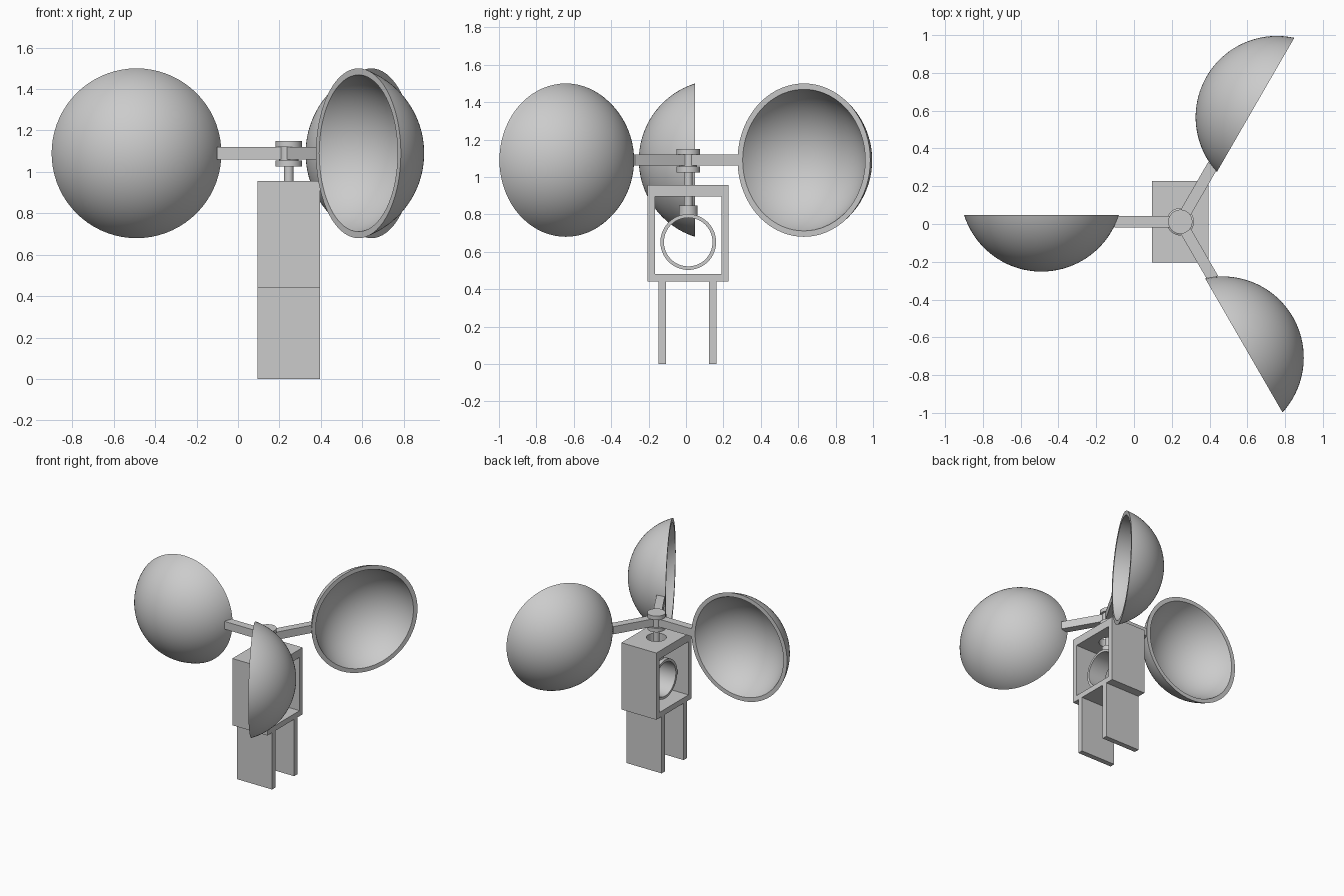
import bpy
import bmesh
from math import asin, cos, pi, radians, sin
from mathutils import Matrix, Vector

if "Cube" in bpy.data.objects:
    bpy.data.objects.remove(bpy.data.objects["Cube"])

grey = bpy.data.materials.new("plain grey")
grey.use_nodes = True
colour = (0.6, 0.6, 0.6, 1)
grey.diffuse_color = colour
grey.node_tree.nodes["Principled BSDF"].inputs["Base Color"].default_value = colour

AXIS = Vector((0.245, 0.012, 0))   # vertical spinning axis
ARM_Z = 1.09


def finish(bm, name, matrix, smooth):
    bmesh.ops.recalc_face_normals(bm, faces=bm.faces)
    mesh = bpy.data.meshes.new(name)
    bm.to_mesh(mesh)
    bm.free()
    mesh.materials.append(grey)
    if smooth:
        mesh.shade_smooth()
        mesh.set_sharp_from_angle(angle=radians(35))
    obj = bpy.data.objects.new(name, mesh)
    obj.matrix_world = matrix
    bpy.context.scene.collection.objects.link(obj)
    return obj


def box(name, low, high, matrix=Matrix()):
    low, high = Vector(low), Vector(high)
    bm = bmesh.new()
    bmesh.ops.create_cube(bm, size=1)
    bmesh.ops.scale(bm, vec=high - low, verts=bm.verts)
    bmesh.ops.translate(bm, vec=(low + high) / 2, verts=bm.verts)
    return finish(bm, name, matrix, False)


def lathe(name, profile, matrix=Matrix(), closed=False, steps=64):
    """Spin a (radius, height) profile about the local z axis."""
    bm = bmesh.new()
    verts = [bm.verts.new((r, 0, z)) for r, z in profile]
    edges = [bm.edges.new(pair) for pair in zip(verts, verts[1:])]
    if closed:
        edges.append(bm.edges.new((verts[-1], verts[0])))
    bmesh.ops.spin(bm, geom=verts + edges, cent=(0, 0, 0), axis=(0, 0, 1),
                   angle=2 * pi, steps=steps, use_merge=True)
    bmesh.ops.remove_doubles(bm, verts=bm.verts, dist=0.0001)
    return finish(bm, name, matrix, True)


def cylinder(name, radius, low, high, matrix):
    return lathe(name, [(0, low), (radius, low), (radius, high), (0, high)], matrix)


def cut(target, cutter):
    cutter.hide_render = True
    cutter.hide_viewport = True
    mod = target.modifiers.new(cutter.name, 'BOOLEAN')
    mod.operation = 'DIFFERENCE'
    mod.solver = 'EXACT'
    mod.object = cutter


axis = Matrix.Translation(AXIS)

# Housing: open frame with a clearance hole for the shaft
X0, X1 = 0.095, 0.395
housing = box("housing", (X0, -0.205, 0.44), (X1, 0.228, 0.957))
cut(housing, box("opening_cutter", (X0 - 0.1, -0.167, 0.482), (X1 + 0.1, 0.19, 0.895)))
cut(housing, cylinder("shaft_hole_cutter", 0.07, 0.85, 1.0, axis))

# Two flat legs
for side, y in (("front", -0.127), ("back", 0.143)):
    box(side + "_leg", (X0, y - 0.02, 0), (X1, y + 0.02, 0.44))

# Open generator ring lying along x, with its collar and shaft
ring_place = Matrix.Translation((AXIS.x, AXIS.y, 0.652)) @ Matrix.Rotation(pi / 2, 4, 'Y')
lathe("generator_ring", [(0.13, -0.075), (0.149, -0.075), (0.149, 0.075), (0.13, 0.075)],
      ring_place, closed=True)
cylinder("shaft_collar", 0.05, 0.795, 0.848, axis)
cylinder("shaft", 0.023, 0.84, 1.04, axis)

# Spool-shaped hub
lathe("hub", [(0, 1.025), (0.064, 1.025), (0.064, 1.055), (0.048, 1.055),
              (0.048, 1.12), (0.064, 1.12), (0.064, 1.15), (0, 1.15)], axis)

# Cup profile: a shallow spherical shell, pole up, rim at height zero
OUTER, INNER, DROP = 0.43, 0.40, 0.13


def arc(radius, count=24):
    start = asin(DROP / radius)
    angles = [start + (pi / 2 - start) * i / count for i in range(count + 1)]
    return [(radius * cos(a), radius * sin(a) - DROP) for a in angles]


cup_profile = arc(OUTER)[::-1] + arc(INNER)
cup_profile[0] = (0, OUTER - DROP)
cup_profile[-1] = (0, INNER - DROP)

# Three arms with cups, evenly spaced about the hub
for i, name in enumerate(("right", "back_left", "front_left")):
    spoke = axis @ Matrix.Translation((0, 0, ARM_Z)) @ Matrix.Rotation(-i * 2 * pi / 3, 4, 'Z')
    box(name + "_arm", (-0.347, -0.03, -0.03), (-0.03, 0.03, 0.03), spoke)
    place = spoke @ Matrix.Translation((-0.735, 0.036, 0)) @ Matrix.Rotation(pi / 2, 4, 'X')
    lathe(name + "_cup", cup_profile, place, steps=72)
